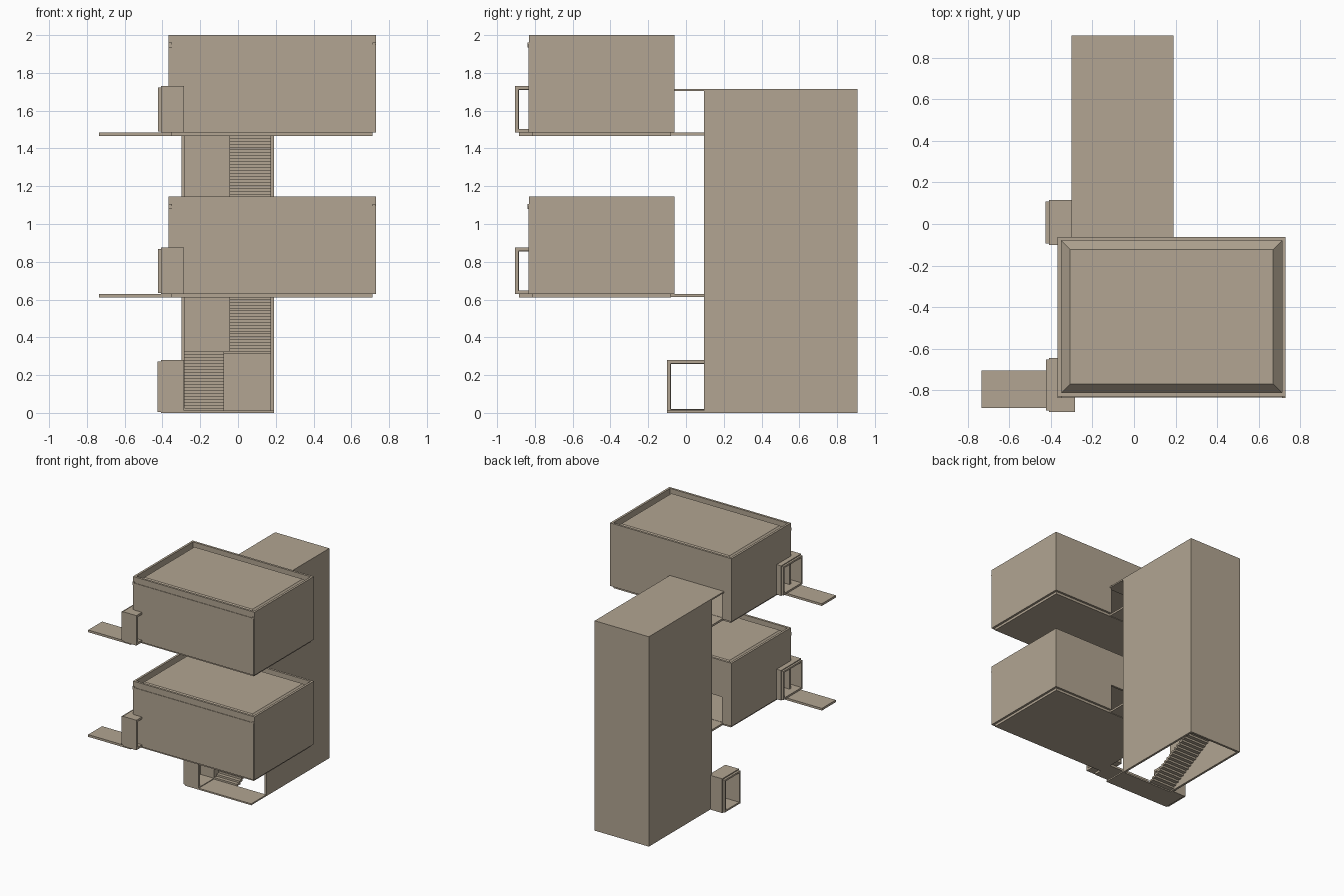
import bpy, bmesh

if "Cube" in bpy.data.objects:
    bpy.data.objects.remove(bpy.data.objects["Cube"])

# single plaster colour
plaster = bpy.data.materials.new("warm_grey_plaster")
plaster.diffuse_color = (0.445, 0.376, 0.287, 1)
plaster.use_nodes = True
plaster.node_tree.nodes["Principled BSDF"].inputs["Base Color"].default_value = plaster.diffuse_color


def finish(name, bm):
    bmesh.ops.recalc_face_normals(bm, faces=bm.faces[:])
    mesh = bpy.data.meshes.new(name)
    bm.to_mesh(mesh)
    bm.free()
    mesh.materials.append(plaster)
    obj = bpy.data.objects.new(name, mesh)
    bpy.context.collection.objects.link(obj)
    return obj


def add_box(bm, x0, x1, y0, y1, z0, z1):
    verts = bmesh.ops.create_cube(bm, size=1)["verts"]
    for v in verts:
        v.co.x = x1 if v.co.x > 0 else x0
        v.co.y = y1 if v.co.y > 0 else y0
        v.co.z = z1 if v.co.z > 0 else z0
    return verts


def boxes(name, *dims):
    bm = bmesh.new()
    for d in dims:
        add_box(bm, *d)
    return finish(name, bm)


def tube(name, x0, x1, y0, y1, z0, z1, t):
    """Rectangular doorway frame, open along x."""
    return boxes(name,
                 (x0, x1, y0, y1, z0, z0 + t), (x0, x1, y0, y1, z1 - t, z1),
                 (x0, x1, y0, y0 + t, z0 + t, z1 - t),
                 (x0, x1, y1 - t, y1, z0 + t, z1 - t))


def flight(name, x0, x1, y_start, y_end, z0, z1, steps):
    """Stepped solid with a stepped underside."""
    bm = bmesh.new()
    run, rise = (y_end - y_start) / steps, (z1 - z0) / steps
    top, low = [], []
    for i in range(steps):
        y, z = y_start + i * run, z0 + i * rise
        top += [(y, z), (y, z + rise)]
        low += [(y + run, z), (y + run, z - rise if i else z)]
    top.append((y_end, z1))
    low = [p for i, p in enumerate(low) if i != 1]
    # underside follows one step lower and one tread back
    profile = top + [(y_end, z1 - rise)]
    for i in range(steps - 1, 0, -1):
        y, z = y_start + i * run, z0 + i * rise
        profile += [(y + run * 0.5, z), (y + run * 0.5, z - rise)]
    face = bm.faces.new([bm.verts.new((x0, y, z)) for y, z in profile])
    ext = bmesh.ops.extrude_face_region(bm, geom=[face])["geom"]
    for v in ext:
        if isinstance(v, bmesh.types.BMVert):
            v.co.x = x1
    return finish(name, bm)


# stair tower: open front and open base
TX0, TX1, TY0, TY1, TZ, W = -0.30, 0.19, 0.095, 0.908, 1.715, 0.018
boxes("stair_tower_walls",
      (TX0, TX0 + W, TY0, TY1, 0, TZ - 0.012),
      (TX1 - W, TX1, TY0, TY1, 0, TZ - 0.012),
      (TX0 + W, TX1 - W, TY1 - W, TY1, 0, TZ - 0.012))
boxes("stair_tower_roof", (TX0, TX1, -0.07, TY1, TZ - 0.012, TZ))

# stairs and half landings
IX0, IX1, BACK = TX0 + W, TX1 - W, 0.68
levels = [0.01, 0.63, 1.485]
for n, (low, high, mid, steps) in enumerate(
        [(levels[0], levels[1], 0.325, 20), (levels[1], levels[2], 1.06, 27)]):
    flight(f"lower_flight_{n}", IX0, -0.075, TY0, BACK, low, mid, steps)
    flight(f"upper_flight_{n}", -0.045, IX1, BACK, TY0, mid, high, steps)
    boxes(f"half_landing_{n}", (IX0, IX1, BACK, TY1 - W, mid - 0.012, mid))

# ground entrance
boxes("ground_slab", (-0.285, TX1, -0.10, TY0, 0, 0.012))
tube("ground_doorway", -0.408, -0.285, -0.10, 0.115, 0, 0.28, 0.018)
tube("ground_doorway_rim", -0.426, -0.408, -0.094, 0.108, 0.006, 0.272, 0.014)

# the two apartment blocks
X0, X1, Y0, Y1, H, T = -0.368, 0.73, -0.83, -0.062, 0.515, 0.018
for n, z in enumerate(levels[1:]):
    top = z + H
    door = z + 0.218
    boxes(f"block_walls_{n}",
          (X0, X1, Y0, Y0 + T, z, top),
          (X1 - T, X1, Y0 + T, Y1, z, top),
          # left wall around its doorway
          (X0, X0 + T, -0.665, Y1, z, top),
          (X0, X0 + T, Y0 + T, -0.665, z + 0.225, top),
          # back wall around the passage to the stairs
          (X0 + T, IX0, Y1 - T, Y1, z, door),
          (IX1, X1 - T, Y1 - T, Y1, z, door),
          (X0 + T, X1 - T, Y1 - T, Y1, door, top))
    boxes(f"floor_slab_{n}", (X0 + T, X1 - T, Y0 + T, Y1 - T, z - 0.02, z + 0.002))
    boxes(f"stair_landing_{n}", (IX0, IX1, Y1 - T, TY0 + 0.01, z - 0.016, z))
    boxes(f"entry_platform_{n}", (-0.735, X0 + T, -0.885, -0.705, z - 0.018, z))

    # raised roof with sloping edges inside the parapet
    bm = bmesh.new()
    for v in add_box(bm, X0 + T, X1 - T, Y0 + T, Y1 - T, top - 0.06, top - 0.014):
        if v.co.z > top - 0.03:
            v.co.x += 0.042 if v.co.x < 0 else -0.042
            v.co.y += 0.042 if v.co.y < -0.4 else -0.042
    finish(f"raised_roof_{n}", bm)

    # doorway frame at the corner
    tube(f"corner_doorway_{n}", -0.408, -0.285, -0.905, -0.645, z, z + 0.245, 0.018)
    tube(f"corner_doorway_rim_{n}", -0.424, -0.408, -0.897, -0.653, z + 0.004, z + 0.238, 0.014)

    # front cladding sheet and small roof spouts
    boxes(f"front_cladding_{n}", (X0 + T, X1 - 0.004, Y0 - 0.004, Y0, z, top - 0.05))
    boxes(f"roof_spouts_{n}",
          (X0, X0 + T, Y0 - 0.008, Y0, top - 0.065, top - 0.04),
          (X1 - T, X1, Y0 - 0.008, Y0, top - 0.05, top - 0.04))
